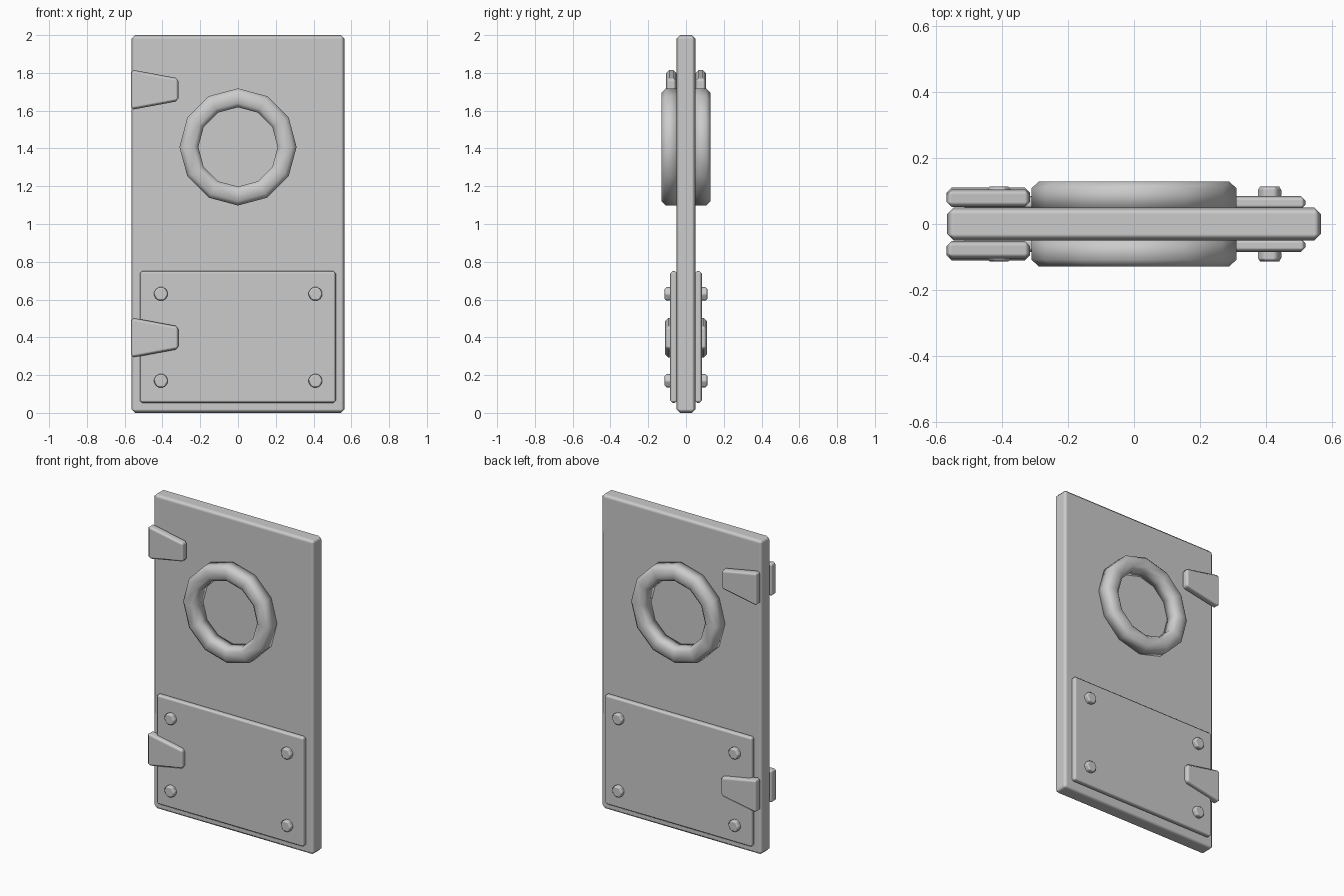
import bpy, bmesh
from math import pi, sin, cos

if "Cube" in bpy.data.objects:
    bpy.data.objects.remove(bpy.data.objects["Cube"])


def finish(name, bm, bevel=0.0, segments=1, angle=None):
    """Turn a bmesh into a named, bevelled, smooth-shaded object."""
    bmesh.ops.recalc_face_normals(bm, faces=bm.faces)
    me = bpy.data.meshes.new(name)
    bm.to_mesh(me)
    bm.free()
    ob = bpy.data.objects.new(name, me)
    bpy.context.collection.objects.link(ob)
    if bevel:
        mod = ob.modifiers.new("bevel", 'BEVEL')
        mod.width = bevel
        mod.segments = segments
        mod.limit_method = 'ANGLE'
        mod.angle_limit = 0.5
        mod.harden_normals = True
    for p in me.polygons:
        p.use_smooth = True
    return ob


def prism(name, outline, y0, y1, bevel):
    """Extrude an x/z outline from y0 to y1."""
    bm = bmesh.new()
    a = [bm.verts.new((x, y0, z)) for x, z in outline]
    b = [bm.verts.new((x, y1, z)) for x, z in outline]
    bm.faces.new(a)
    bm.faces.new(b[::-1])
    n = len(a)
    for i in range(n):
        bm.faces.new((a[i], b[i], b[(i + 1) % n], a[(i + 1) % n]))
    return finish(name, bm, bevel)


def rect(x0, x1, z0, z1):
    return [(x0, z0), (x1, z0), (x1, z1), (x0, z1)]


def ring(name, side, cz, sides=12):
    """Porthole rim: chamfered profile spun around the y axis."""
    profile = [(0.31, 0.045), (0.31, 0.108), (0.287, 0.129),
               (0.233, 0.129), (0.21, 0.108), (0.21, 0.045)]
    bm = bmesh.new()
    loops = []
    for i in range(sides):
        t = 2 * pi * i / sides
        loops.append([bm.verts.new((r * sin(t), side * y, cz + r * cos(t)))
                      for r, y in profile])
    m = len(profile)
    for i in range(sides):
        p, q = loops[i], loops[(i + 1) % sides]
        for j in range(m):
            k = (j + 1) % m
            bm.faces.new((p[j], p[k], q[k], q[j]))
    return finish(name, bm)


# door slab
prism("door_slab", rect(-0.565, 0.565, 0, 2), -0.05, 0.05, 0.02)

for side, label in ((-1, "front"), (1, "back")):
    # round window rim
    ring(f"window_rim_{label}", side, 1.408)

    # kick plate
    prism(f"kick_plate_{label}", rect(-0.52, 0.518, 0.053, 0.75),
          side * 0.045, side * 0.084, 0.013)

    # hexagonal bolts
    for bx in (-0.408, 0.41):
        for bz in (0.17, 0.63):
            hexa = [(bx + 0.041 * cos(i * pi / 3), bz + 0.041 * sin(i * pi / 3))
                    for i in range(6)]
            prism(f"bolt_{label}", hexa, side * 0.075, side * 0.114, 0.011)

    # tapered hinge straps
    for hz, depth in ((1.711, 0.105), (0.398, 0.11)):
        strap = [(-0.567, hz - 0.107), (-0.314, hz - 0.06),
                 (-0.314, hz + 0.06), (-0.567, hz + 0.107)]
        prism(f"hinge_{label}", strap, side * 0.051, side * depth, 0.016)
